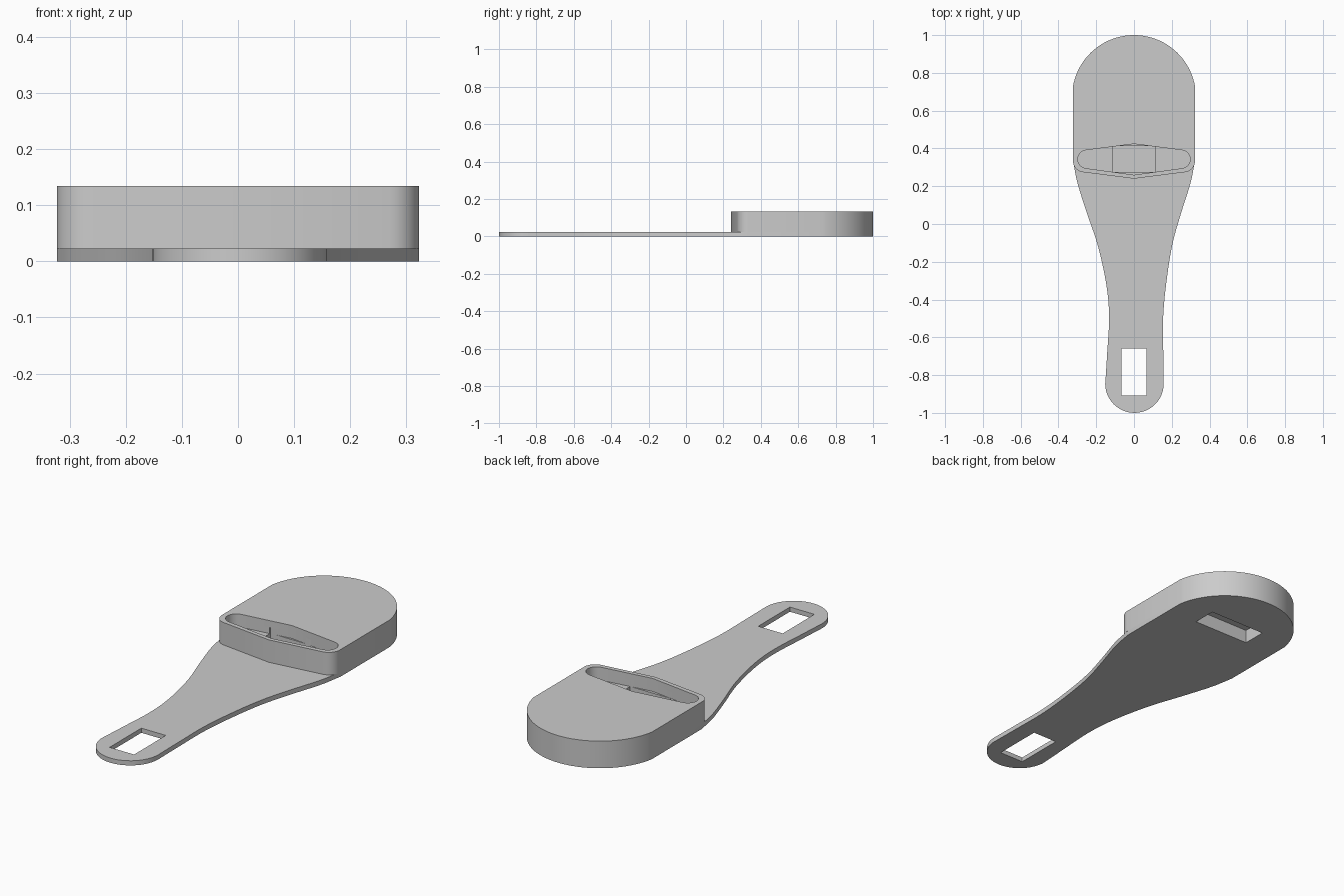
import bpy, bmesh
from math import sin, cos, pi, asin
from mathutils import Vector

if "Cube" in bpy.data.objects:
    bpy.data.objects.remove(bpy.data.objects["Cube"])

grey = bpy.data.materials.new("plain grey")
grey.use_nodes = True
grey.diffuse_color = (0.6, 0.6, 0.6, 1)
grey.node_tree.nodes["Principled BSDF"].inputs["Base Color"].default_value = (0.6, 0.6, 0.6, 1)


def arc(cx, cy, r, start, end, n=24):
    steps = [start + (end - start) * i / n for i in range(n + 1)]
    return [(cx + r * cos(a), cy + r * sin(a)) for a in steps]


def spline(points, n=6):
    """Smooth curve through the points."""
    p = [Vector(q) for q in points]
    p = [2 * p[0] - p[1]] + p + [2 * p[-1] - p[-2]]
    out = []
    for a, b, c, d in zip(p, p[1:], p[2:], p[3:]):
        for i in range(n):
            t = i / n
            out.append(tuple(0.5 * (2 * b + (c - a) * t + (2 * a - 5 * b + 4 * c - d) * t**2
                                    + (3 * b - a - 3 * c + d) * t**3)))
    return out + [tuple(points[-1])]


def rect(x, y0, y1):
    return [(-x, y0), (x, y0), (x, y1), (-x, y1)]


def prism(name, outline, z0, z1):
    """Upright solid from a plan outline."""
    clean = [p for i, p in enumerate(outline)
             if (Vector(p) - Vector(outline[i - 1])).length > 1e-4]
    bm = bmesh.new()
    face = bm.faces.new([bm.verts.new((x, y, z0)) for x, y in clean])
    new = bmesh.ops.extrude_face_region(bm, geom=[face])["geom"]
    top = [v for v in new if isinstance(v, bmesh.types.BMVert)]
    bmesh.ops.translate(bm, vec=(0, 0, z1 - z0), verts=top)
    bmesh.ops.recalc_face_normals(bm, faces=bm.faces)
    mesh = bpy.data.meshes.new(name)
    bm.to_mesh(mesh)
    bm.free()
    obj = bpy.data.objects.new(name, mesh)
    bpy.context.collection.objects.link(obj)
    return obj


def finish(obj, cutters):
    """Cut the openings, then colour and shade."""
    for cutter in cutters:
        mod = obj.modifiers.new("opening", 'BOOLEAN')
        mod.operation, mod.solver, mod.object = 'DIFFERENCE', 'EXACT', cutter
    graph = bpy.context.evaluated_depsgraph_get()
    mesh = bpy.data.meshes.new_from_object(obj.evaluated_get(graph))
    obj.modifiers.clear()
    obj.data = mesh
    mesh.materials.clear()
    mesh.materials.append(grey)
    bpy.ops.object.select_all(action='DESELECT')
    obj.select_set(True)
    bpy.context.view_layer.objects.active = obj
    bpy.ops.object.shade_smooth_by_angle(angle=pi / 6)


# Rounded rear end shared by the plate and the head
HALF, RADIUS, CENTRE = 0.323, 0.328, 0.672
PLATE_TOP, HEAD_TOP = 0.023, 0.134
tilt = pi / 2 - asin(HALF / RADIUS)
rear = arc(0, CENTRE, RADIUS, tilt, pi - tilt, 40)

# Thin plate with a waisted handle
left_side = spline([(-HALF, 0.34), (-0.3, 0.22), (-0.25, 0.06), (-0.19, -0.12),
                    (-0.145, -0.33), (-0.132, -0.5), (-0.143, -0.7), (-0.152, -0.845)])
right_side = spline([(0.157, -0.845), (0.155, -0.68), (0.155, -0.48), (0.175, -0.28),
                     (0.205, -0.1), (0.25, 0.06), (0.3, 0.22), (HALF, 0.34)])
tail = arc(0.0025, -0.845, 0.155, pi, 2 * pi)
plate = prism("handle_plate", rear + left_side + tail + right_side, 0, PLATE_TOP)

# Thick head with a slightly pointed front
corner = 0.06
front = (arc(-HALF + corner, 0.334, corner, pi, 1.46 * pi, 10) + [(0, 0.24)]
         + arc(HALF - corner, 0.334, corner, 1.54 * pi, 2 * pi, 10))
head = prism("head_block", rear + front, PLATE_TOP, HEAD_TOP)

# Openings: strap window, lens-shaped slot, pit in the slot, pocket underneath
lens = (arc(0.25, 0.343, 0.048, -0.45 * pi, 0.45 * pi, 12) + [(0, 0.424)]
        + arc(-0.25, 0.343, 0.048, 0.55 * pi, 1.45 * pi, 12) + [(0, 0.26)])
window = prism("window_cutter", rect(0.067, -0.908, -0.66), -0.1, 0.1)
slot = prism("slot_cutter", lens, 0.07, 0.2)
pit = prism("pit_cutter", rect(0.113, 0.275, 0.414), 0.01, 0.1)
pocket = prism("pocket_cutter", rect(0.155, 0.645, 0.765), -0.1, 0.067)

finish(plate, [window, pocket])
finish(head, [slot, pit, pocket])
for cutter in (window, slot, pit, pocket):
    bpy.data.objects.remove(cutter)
